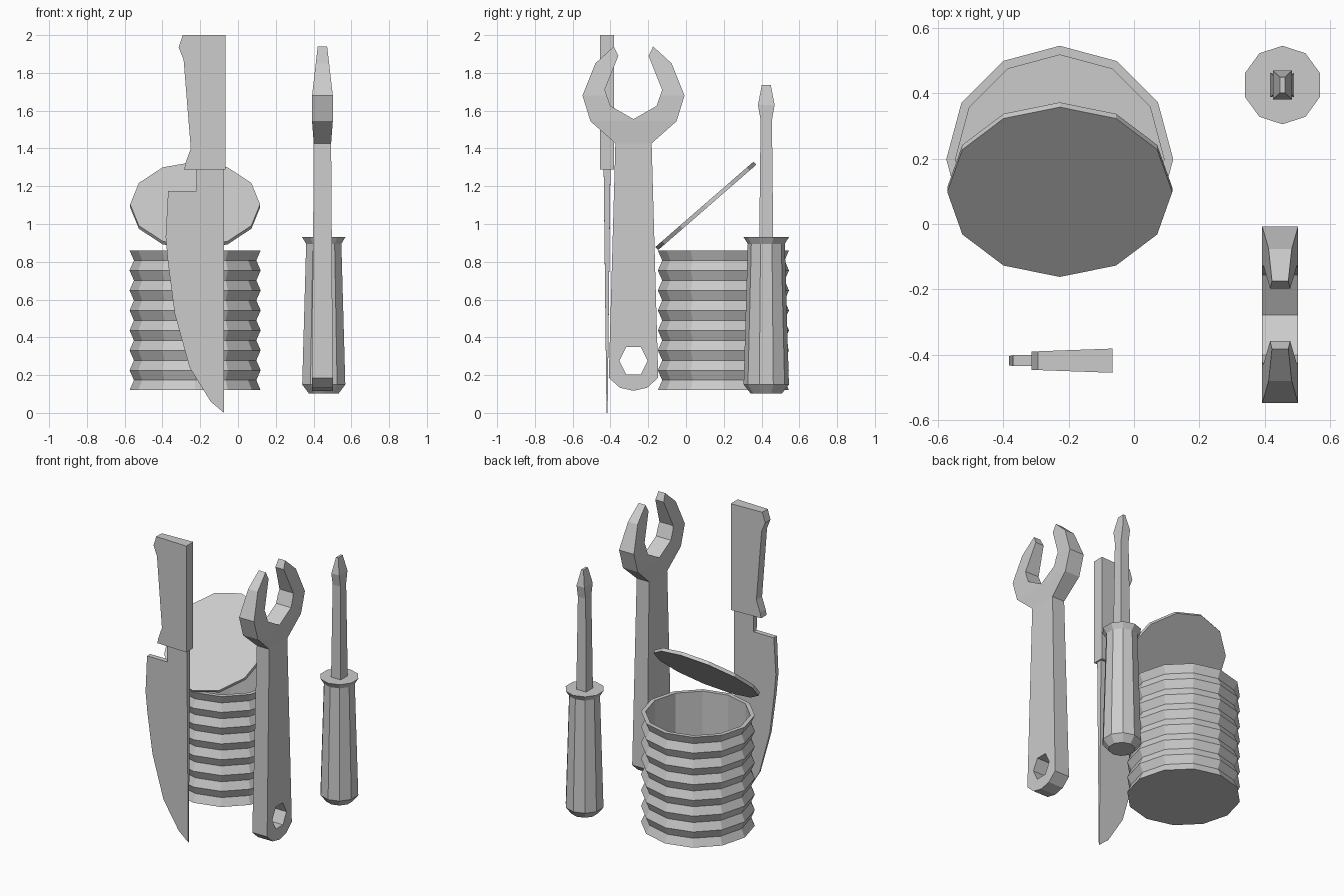
import bpy, bmesh, math
from mathutils import Vector

if "Cube" in bpy.data.objects:
    bpy.data.objects.remove(bpy.data.objects["Cube"])


def finish(name, bm):
    bmesh.ops.recalc_face_normals(bm, faces=bm.faces)
    mesh = bpy.data.meshes.new(name)
    bm.to_mesh(mesh)
    bm.free()
    obj = bpy.data.objects.new(name, mesh)
    bpy.context.collection.objects.link(obj)
    return obj


def bridge(bm, rings):
    for a, b in zip(rings, rings[1:]):
        n = len(a)
        for i in range(n):
            j = (i + 1) % n
            bm.faces.new((a[i], a[j], b[j], b[i]))
    bm.faces.new(rings[0])
    bm.faces.new(rings[-1])


def lathe(name, profile, sides, loc):
    """Closed faceted solid from (radius, z) pairs, a corner pointing to +y."""
    bm = bmesh.new()
    angles = [math.pi / 2 + math.tau * i / sides for i in range(sides)]
    bridge(bm, [[bm.verts.new((r * math.cos(a), r * math.sin(a), z)) for a in angles]
                for r, z in profile])
    obj = finish(name, bm)
    obj.location = loc
    return obj


def lerp(table, v):
    if v <= table[0][0]:
        return table[0][1]
    for (a, p), (b, q) in zip(table, table[1:]):
        if v <= b:
            return p + (q - p) * (v - a) / (b - a)
    return table[-1][1]


def plate(name, loops, half, place, levels=()):
    """Flat outline (with optional holes) thickened by half(u, v) to both sides."""
    bm = bmesh.new()
    for loop in loops:
        vs = [bm.verts.new((u, v, 0)) for u, v in loop]
        for i in range(len(vs)):
            bm.edges.new((vs[i - 1], vs[i]))
    bmesh.ops.triangle_fill(bm, edges=bm.edges[:], use_beauty=True, normal=(0, 0, 1))
    for level in levels:
        bmesh.ops.bisect_plane(bm, geom=bm.verts[:] + bm.edges[:] + bm.faces[:],
                               dist=1e-4, plane_co=(0, level, 0), plane_no=(0, 1, 0))
    base = set(bm.verts)
    bmesh.ops.extrude_face_region(bm, geom=bm.faces[:], use_keep_orig=True)
    for v in bm.verts:
        h = half(v.co.x, v.co.y)
        v.co = Vector(place(v.co.x, v.co.y, -h if v in base else h))
    return finish(name, bm)


# Ribbed can, open at the top
ribs, z0, z1 = 7, 0.12, 0.86
step = (z1 - z0) / (2 * ribs)
can = [(0.347 if i % 2 == 0 else 0.324, z0 + step * i) for i in range(2 * ribs + 1)]
lathe("can", can + [(0.319, z1), (0.319, z0 + 0.025)], 12, (-0.227, 0.198, 0))

# Lid bent open
lid = lathe("can_lid", [(0.344, -0.011), (0.344, 0.011)], 12, (-0.227, 0.105, 1.096))
lid.rotation_euler.x = math.radians(41)

# Knife: tapered handle and blade standing on its tip
knife_y = -0.418
in_xz = lambda u, v, d: (u, knife_y + d, v)
plate("knife_handle",
      [[(-0.293, 2.0), (-0.065, 2.0), (-0.065, 1.288), (-0.285, 1.288),
        (-0.277, 1.325), (-0.25, 1.40), (-0.288, 1.87), (-0.314, 1.935)]],
      lambda u, v: lerp([(-0.314, 0.028), (-0.065, 0.037)], u), in_xz)
plate("knife_blade",
      [[(-0.074, 1.30), (-0.074, 0.0), (-0.145, 0.06), (-0.256, 0.24), (-0.335, 0.525),
        (-0.37, 0.79), (-0.383, 0.93), (-0.37, 1.175), (-0.22, 1.175), (-0.22, 1.30)]],
      lambda u, v: lerp([(0, 0.003), (1.29, 0.018)], v), in_xz)

# Wrench: half outline mirrored about its long axis, with a hexagonal hole
axis = -0.278
side = [(0.072, 0.133), (0.131, 0.186), (0.096, 1.427), (0.228, 1.544), (0.27, 1.68),
        (0.202, 1.85), (0.104, 1.94), (0.08, 1.89), (0.152, 1.71), (0.122, 1.625)]
outline = ([(axis, 0.117)] + [(axis + u, v) for u, v in side] + [(axis, 1.555)]
           + [(axis - u, v) for u, v in reversed(side)])
hole = [(axis + 0.075 * math.cos(math.tau * i / 6), 0.276 + 0.085 * math.sin(math.tau * i / 6))
        for i in range(6)]
thick = [(0.19, 0.055), (1.427, 0.046), (1.544, 0.055), (1.68, 0.055), (1.94, 0.025)]
plate("wrench", [outline, hole], lambda u, v: lerp(thick, v),
      lambda u, v, d: (0.447 + d, u, v), levels=[t[0] for t in thick[:-1]])

# Screwdriver: faceted handle with flared collar, flat-tipped square shaft
driver = (0.454, 0.425, 0)
lathe("screwdriver_handle",
      [(0.083, 0.103), (0.12, 0.15), (0.098, 0.895), (0.12, 0.93)], 10, driver)
bm = bmesh.new()
bridge(bm, [[bm.verts.new((sx * hx, sy * hy, z))
             for sx, sy in ((-1, -1), (1, -1), (1, 1), (-1, 1))]
            for z, hx, hy in ((0.92, 0.036, 0.037), (1.55, 0.029, 0.030),
                              (1.63, 0.029, 0.044), (1.735, 0.008, 0.024))])
finish("screwdriver_shaft", bm).location = driver
